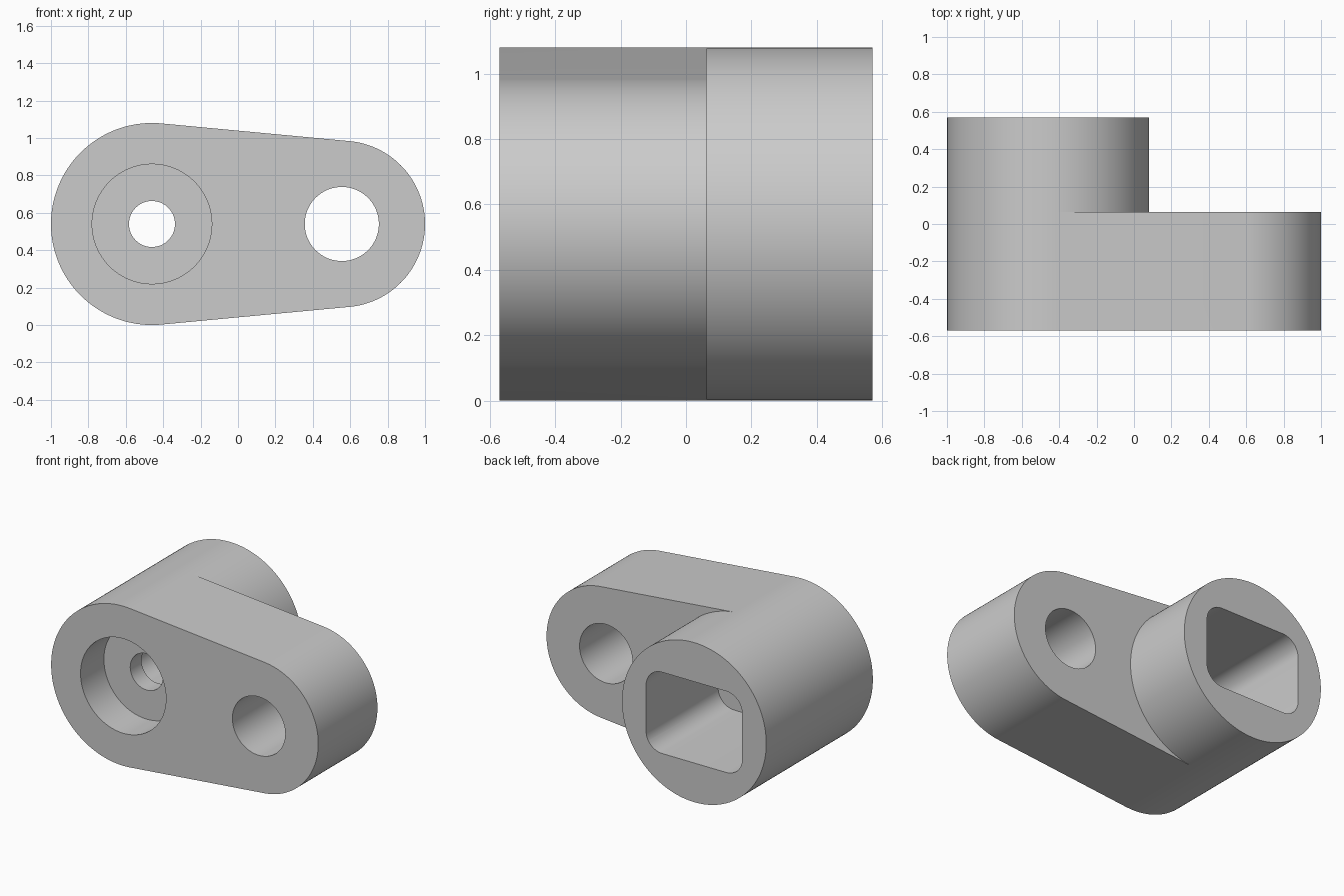
import bpy, bmesh
from math import cos, sin, pi, acos

if "Cube" in bpy.data.objects:
    bpy.data.objects.remove(bpy.data.objects["Cube"], do_unlink=True)

MID = 0.54                              # height of both axes
BIG_X, BIG_R = -0.46, 0.54              # barrel end
PIN_X, PIN_R = 0.555, 0.445             # pin end
FRONT, STEP, BACK = -0.57, 0.063, 0.57  # depth planes

metal = bpy.data.materials.new("plain_grey")
metal.use_nodes = True
metal.diffuse_color = (0.6, 0.6, 0.6, 1)
metal.node_tree.nodes["Principled BSDF"].inputs["Base Color"].default_value = (0.6, 0.6, 0.6, 1)


def arc(cx, cz, r, start, end, n):
    return [(cx + r * cos(start + (end - start) * i / n),
             cz + r * sin(start + (end - start) * i / n)) for i in range(n + 1)]


def circle(cx, r, n=96):
    return arc(cx, MID, r, 0, 2 * pi, n)[:-1]


def rounded_rect(cx, w, h, r):
    pts = []
    for k, (sx, sz) in enumerate([(1, 1), (-1, 1), (-1, -1), (1, -1)]):
        pts += arc(cx + sx * (w / 2 - r), MID + sz * (h / 2 - r), r,
                   k * pi / 2, (k + 1) * pi / 2, 12)
    return pts


def add_object(name, bm):
    bmesh.ops.recalc_face_normals(bm, faces=bm.faces)
    mesh = bpy.data.meshes.new(name)
    bm.to_mesh(mesh)
    bm.free()
    obj = bpy.data.objects.new(name, mesh)
    bpy.context.collection.objects.link(obj)
    mesh.materials.append(metal)
    return obj


def ring(bm, pts, y):
    return [bm.verts.new((x, y, z)) for x, z in pts]


def walls(bm, a, b):
    for i in range(len(a)):
        j = (i + 1) % len(a)
        bm.faces.new((a[i], a[j], b[j], b[i]))


def prism(name, pts, y0, y1):
    bm = bmesh.new()
    a, b = ring(bm, pts, y0), ring(bm, pts, y1)
    bm.faces.new(a)
    bm.faces.new(b)
    walls(bm, a, b)
    return add_object(name, bm)


# Tapered arm, with the barrel growing out of its back face
t = acos((BIG_R - PIN_R) / (PIN_X - BIG_X))
outer = arc(BIG_X, MID, BIG_R, t, 2 * pi - t, 80)
tip = arc(PIN_X, MID, PIN_R, -t, t, 72)
inner = arc(BIG_X, MID, BIG_R, -t, t, 72)[1:-1]

bm = bmesh.new()
front = ring(bm, outer + tip, FRONT)
step = ring(bm, outer + tip, STEP)
seam = ring(bm, inner, STEP)
rim = ring(bm, outer + inner, BACK)
n = len(outer)
bm.faces.new(front)
walls(bm, front, step)
bm.faces.new([step[n - 1]] + step[n:] + [step[0]] + seam[::-1])
walls(bm, step[:n] + seam, rim)
bm.faces.new(rim)
body = add_object("crank_arm", bm)

# Counterbore, screw hole, rear socket and pin hole
cutters = [
    prism("counterbore_cutter", circle(BIG_X, 0.32), FRONT - 0.1, -0.32),
    prism("socket_cutter", rounded_rect(BIG_X, 0.72, 0.55, 0.12), -0.2, BACK + 0.1),
    prism("screw_hole_cutter", circle(BIG_X, 0.123, 64), -0.4, -0.1),
    prism("pin_hole_cutter", circle(PIN_X, 0.198), FRONT - 0.1, STEP + 0.1),
]
bpy.ops.object.select_all(action='DESELECT')
bpy.context.view_layer.objects.active = body
body.select_set(True)
for cutter in cutters:
    cutter.hide_render = True
    mod = body.modifiers.new(cutter.name, 'BOOLEAN')
    mod.operation = 'DIFFERENCE'
    mod.solver = 'EXACT'
    mod.object = cutter
    bpy.ops.object.modifier_apply(modifier=mod.name)
    bpy.data.objects.remove(cutter, do_unlink=True)

bpy.ops.object.shade_smooth_by_angle(angle=pi / 6)
